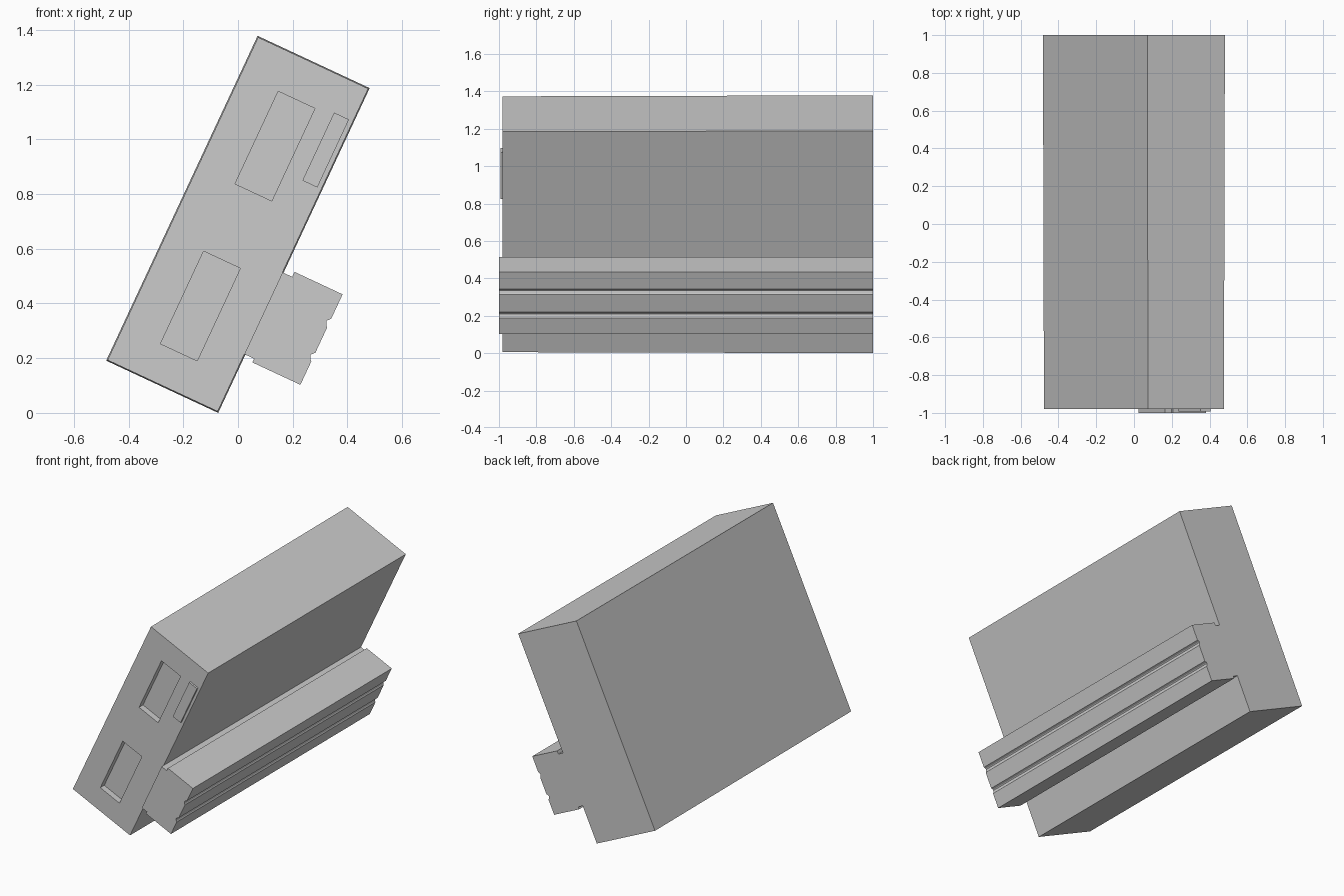
import bpy, bmesh, math

if "Cube" in bpy.data.objects:
    bpy.data.objects.remove(bpy.data.objects["Cube"])

ANGLE = math.radians(25)
C, S = math.cos(ANGLE), math.sin(ANGLE)
W, H = 0.452, 1.31          # cross-section of the housing
AX, AZ = -0.482, W * S      # its lower left corner


def world(u, v, y):
    """Tilted section coordinates to world."""
    return (AX + u * C + v * S, y, AZ - u * S + v * C)


def prism(name, profile, y0, y1, front=None):
    """Extrude a tilted profile along y, optionally with a drafted front."""
    bm = bmesh.new()
    a = [bm.verts.new(world(u, v, y0)) for u, v in (front or profile)]
    b = [bm.verts.new(world(u, v, y1)) for u, v in profile]
    bm.faces.new(a)
    bm.faces.new(b[::-1])
    n = len(a)
    for i in range(n):
        j = (i + 1) % n
        bm.faces.new((a[i], b[i], b[j], a[j]))
    bmesh.ops.recalc_face_normals(bm, faces=bm.faces)
    mesh = bpy.data.meshes.new(name)
    bm.to_mesh(mesh)
    bm.free()
    ob = bpy.data.objects.new(name, mesh)
    bpy.context.collection.objects.link(ob)
    return ob


def rect(u0, u1, v0, v1):
    return [(u0, v0), (u1, v0), (u1, v1), (u0, v1)]


# Housing with slight draft towards the front
d = 0.004
housing = prism("housing", rect(0, W, 0, H), -0.98, 1.0,
                rect(d, W - d, d, H - d))

# Two shallow front pockets
for i, v in enumerate((0.14, 0.785)):
    cutter = prism(f"pocket_cutter_{i}", rect(0.154, 0.302, v, v + 0.373), -1.05, -0.94)
    cutter.hide_render = True
    cutter.hide_viewport = True
    cutter.display_type = 'WIRE'
    mod = housing.modifiers.new(f"pocket_{i}", 'BOOLEAN')
    mod.operation = 'DIFFERENCE'
    mod.solver = 'EXACT'
    mod.object = cutter

# Small raised latch beside the upper pocket
prism("latch", rect(0.372, 0.432, 0.90, 1.174), -0.993, -0.97)

# Side rail: narrow neck and wider block with two grooves
u0, u1, v0, v1 = 0.487, 0.681, 0.22, 0.585
rail = [(W - 0.004, 0.235), (u0, 0.235), (u0, v0), (u1, v0)]
for v in (0.315, 0.452):
    rail += [(u1, v), (u1 - 0.005, v + 0.004), (u1 - 0.012, v + 0.018),
             (u1 - 0.010, v + 0.024), (u1, v + 0.034)]
rail += [(u1, v1), (u0, v1), (u0, 0.565), (W - 0.004, 0.565)]
prism("side_rail", rail, -1.0, 1.0)
